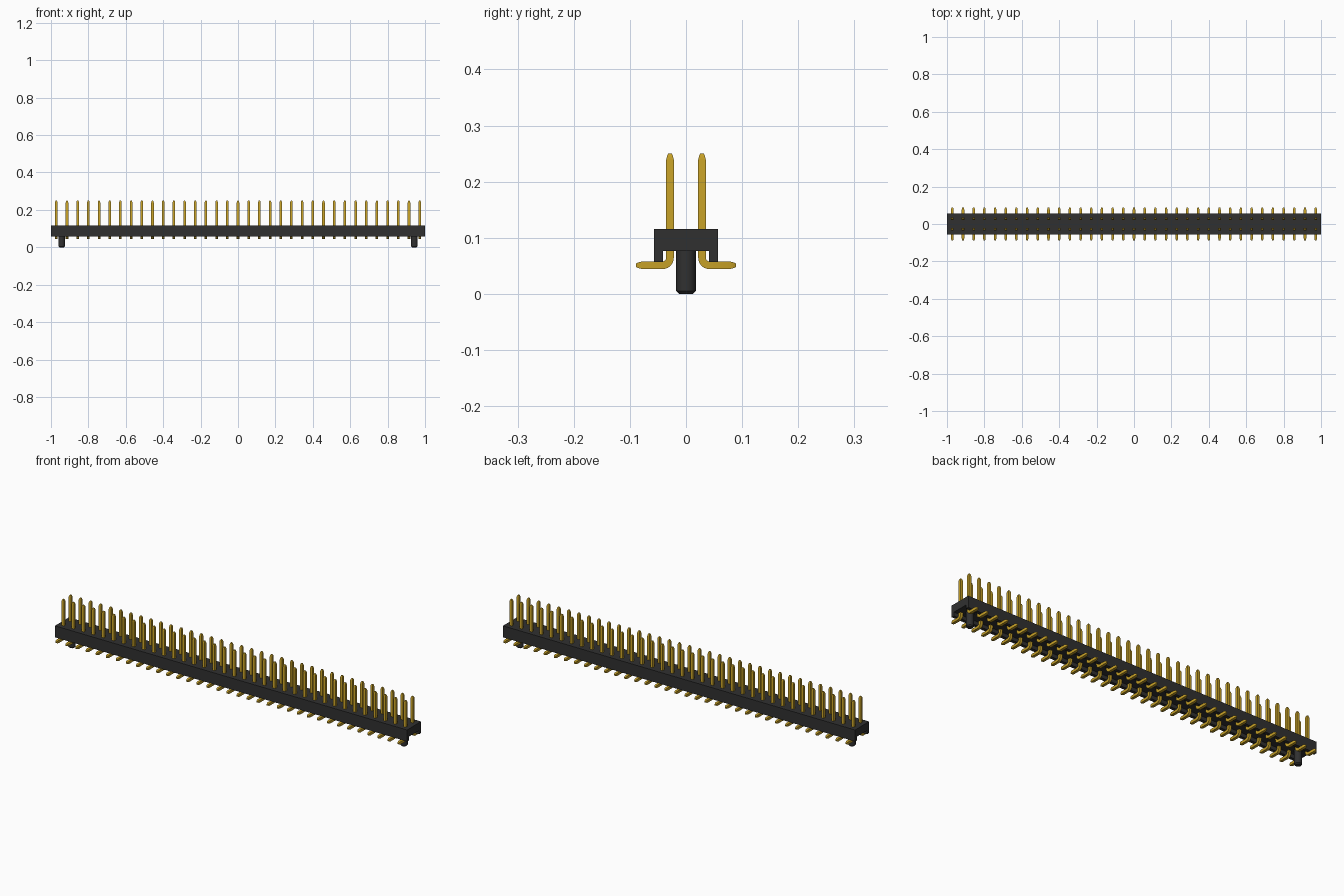
import bpy, bmesh, math
from mathutils import Vector, Matrix

cube = bpy.data.objects.get("Cube")
if cube:
    bpy.data.objects.remove(cube, do_unlink=True)

PINS = 35
PITCH = 2.0 / PINS
ROW_Y = PITCH / 2
HALF = 0.0068          # half thickness of a pin


def material(name, rgb, metallic=0.0):
    m = bpy.data.materials.new(name)
    m.use_nodes = True
    m.diffuse_color = (*rgb, 1)
    m.node_tree.nodes["Principled BSDF"].inputs["Base Color"].default_value = (*rgb, 1)
    return m


def finish(name, bm, mat):
    bmesh.ops.recalc_face_normals(bm, faces=bm.faces)
    me = bpy.data.meshes.new(name)
    bm.to_mesh(me)
    bm.free()
    me.materials.append(mat)
    ob = bpy.data.objects.new(name, me)
    bpy.context.collection.objects.link(ob)
    return ob


def smooth(ob, degrees):
    bpy.ops.object.select_all(action='DESELECT')
    ob.select_set(True)
    bpy.context.view_layer.objects.active = ob
    bpy.ops.object.shade_smooth_by_angle(angle=math.radians(degrees))


black = material("black plastic", (0.03, 0.03, 0.03))
gold = material("gold plating", (0.56, 0.35, 0.02))

# Housing: bar with a rail hanging down along each long side
profile = [(-0.057, 0.057), (-0.057, 0.116), (0.057, 0.116), (0.057, 0.057),
           (0.041, 0.057), (0.041, 0.076), (-0.041, 0.076), (-0.041, 0.057)]
bm = bmesh.new()
face = bm.faces.new([bm.verts.new((-1, y, z)) for y, z in profile])
ext = bmesh.ops.extrude_face_region(bm, geom=[face])
bmesh.ops.translate(bm, vec=(2, 0, 0),
                    verts=[g for g in ext["geom"] if isinstance(g, bmesh.types.BMVert)])
finish("housing", bm, black)

# Locating pegs between the two outermost pins at each end
for side, x in (("left", 1 - PITCH), ("right", PITCH - 1)):
    bm = bmesh.new()
    bmesh.ops.create_cone(bm, cap_ends=True, segments=28, radius1=0.0175, radius2=0.0175,
                          depth=0.08, matrix=Matrix.Translation((x, 0, 0.04)))
    rim = [e for e in bm.edges if all(v.co.z < 0.001 for v in e.verts)]
    bmesh.ops.bevel(bm, geom=rim, offset=0.005, segments=1, affect='EDGES')
    smooth(finish(side + "_locating_peg", bm, black), 30)

# Pin path: blunt tip, straight post, bend and foot, as (y, z, heading, scale)
TOP, FOOT_Z, FOOT_END, BEND = 0.25, 0.051, 0.089, 0.013
tip = [(0.0, 0.45), (0.004, 0.75), (0.011, 1.0)]
path = [(ROW_Y, TOP - d, 0, s) for d, s in tip]
for i in range(7):
    a = math.pi / 2 * i / 6
    path.append((ROW_Y + BEND * (1 - math.cos(a)), FOOT_Z + BEND * (1 - math.sin(a)), a, 1.0))
path += [(FOOT_END - d, FOOT_Z, math.pi / 2, s) for d, s in reversed(tip)]

bm = bmesh.new()
rings = []
for y, z, a, s in path:
    across = Vector((0, math.cos(a), math.sin(a))) * HALF * s
    side = Vector((HALF * s, 0, 0))
    centre = Vector((-1 + PITCH / 2, y, z))
    rings.append([bm.verts.new(centre + across * u + side * v)
                  for u, v in ((-1, -1), (1, -1), (1, 1), (-1, 1))])
for r0, r1 in zip(rings, rings[1:]):
    for i in range(4):
        j = (i + 1) % 4
        bm.faces.new((r0[i], r0[j], r1[j], r1[i]))
bm.faces.new(rings[0])
bm.faces.new(rings[-1])
pins = finish("contact_pins", bm, gold)
smooth(pins, 20)

# Repeat along the housing and mirror to the second row
arr = pins.modifiers.new("row", 'ARRAY')
arr.count = PINS
arr.use_relative_offset = False
arr.use_constant_offset = True
arr.constant_offset_displace = (PITCH, 0, 0)
mir = pins.modifiers.new("second row", 'MIRROR')
mir.use_axis = (False, True, False)
mir.use_mirror_merge = False
